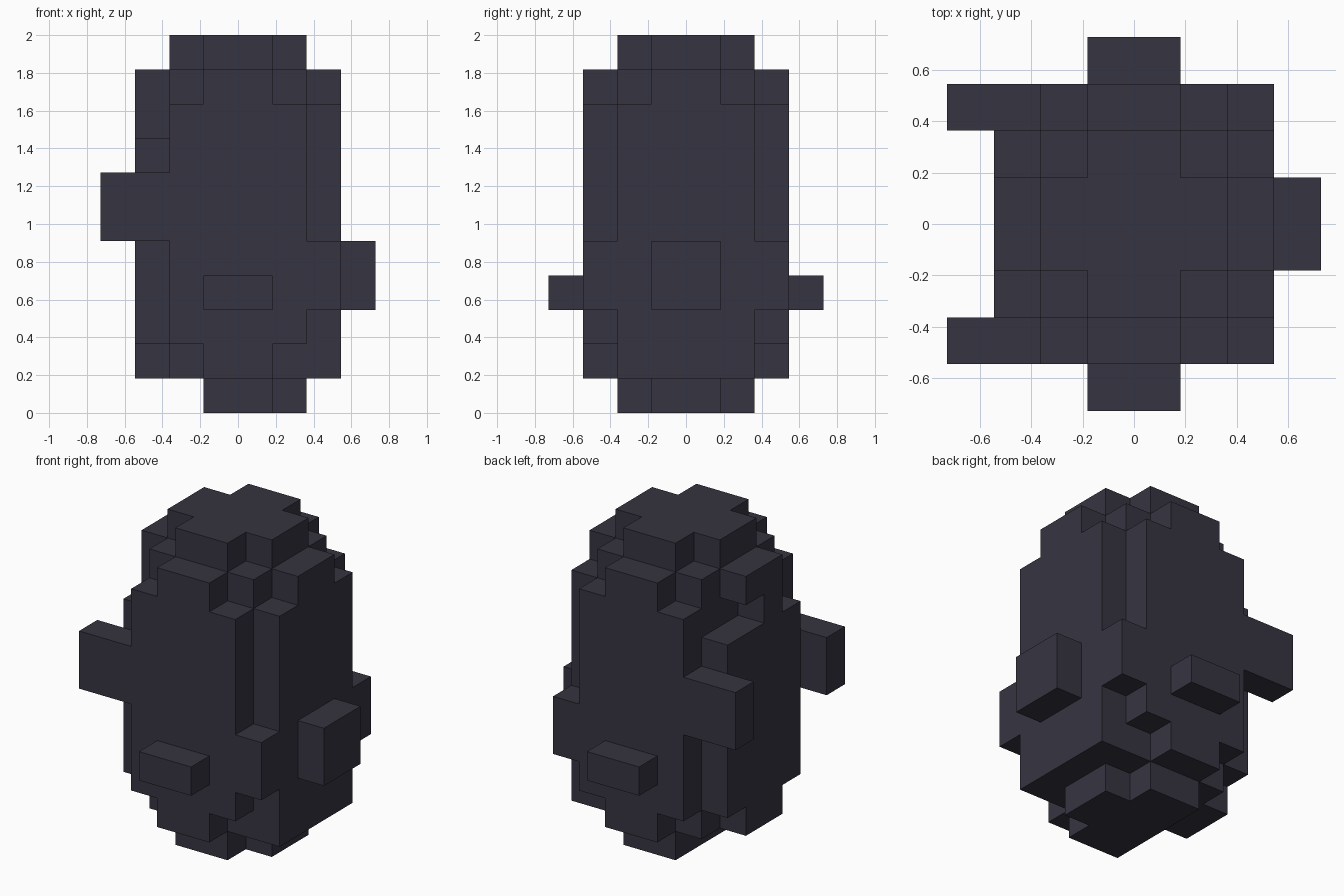
import bpy
import bmesh
from mathutils import Vector

cube = bpy.data.objects.get("Cube")
if cube:
    bpy.data.objects.remove(cube, do_unlink=True)

U = 2 / 11  # size of one block

charcoal = bpy.data.materials.new("charcoal")
charcoal.use_nodes = True
COLOUR = (0.037, 0.034, 0.051, 1)
charcoal.diffuse_color = COLOUR
bsdf = charcoal.node_tree.nodes["Principled BSDF"]
bsdf.inputs["Base Color"].default_value = COLOUR
bsdf.inputs["Roughness"].default_value = 0.9


def block(x0, x1, y0, y1, z0, z1):
    """Set of grid cells filling a box."""
    return {(x, y, z) for x in range(x0, x1)
            for y in range(y0, y1) for z in range(z0, z1)}


def mirror_y(cells):
    return {(x, -1 - y, z) for x, y, z in cells}


# Rounded body: core, broad faces, stepped crown and base
body = block(-2, 2, -2, 2, 1, 10)
body |= block(-2, 2, -3, 3, 2, 9)            # front and back walls
body |= block(-1, 1, -3, 3, 1, 10)           # taller middle of those walls
body |= block(2, 3, -2, 2, 1, 9)             # +x wall
body |= block(-3, -2, -2, 2, 2, 8)           # -x wall
body |= block(-3, -2, -1, 1, 1, 8)
body |= block(2, 3, -1, 1, 9, 10)
body |= block(2, 3, -3, 3, 3, 5)             # filled lower corners
crown = block(-2, 2, -1, 1, 10, 11) | block(-1, 1, -2, 2, 10, 11)
base = block(-1, 1, -2, 2, 0, 1) | block(1, 2, -1, 1, 0, 1)

# Face details, arms and side knobs
brow = block(-3, -2, -1, 1, 9, 10)
nose = block(-3, -2, -1, 0, 8, 9)
left_arm = block(-4, -2, -3, -2, 5, 7)
front_knob = block(-1, 1, -4, -3, 3, 4)

parts = {
    "body": body,
    "crown": crown,
    "base": base,
    "brow": brow,
    "nose": nose,
    "front_arm": left_arm,
    "back_arm": mirror_y(left_arm),
    "front_knob": front_knob,
    "back_knob": mirror_y(front_knob),
    "side_knob": block(3, 4, -1, 1, 3, 5),
}
solid = set().union(*parts.values())


def build(name, cells):
    """Mesh only the exposed sides of a part's cells."""
    bm = bmesh.new()
    for cell in sorted(cells):
        centre = Vector(cell) + Vector((0.5, 0.5, 0.5))
        for axis in range(3):
            for sign in (-1, 1):
                near = list(cell)
                near[axis] += sign
                if tuple(near) in solid:
                    continue
                n, a, b = Vector(), Vector(), Vector()
                n[axis] = sign / 2
                a[(axis + 1) % 3] = 0.5
                b[(axis + 2) % 3] = sign / 2
                corners = (-a - b, a - b, a + b, b - a)
                bm.faces.new([bm.verts.new((centre + n + c) * U) for c in corners])
    bmesh.ops.remove_doubles(bm, verts=bm.verts, dist=0.001)
    mesh = bpy.data.meshes.new(name)
    bm.to_mesh(mesh)
    bm.free()
    mesh.materials.append(charcoal)
    bpy.context.collection.objects.link(bpy.data.objects.new(name, mesh))


for part_name, part_cells in parts.items():
    build(part_name, part_cells)
